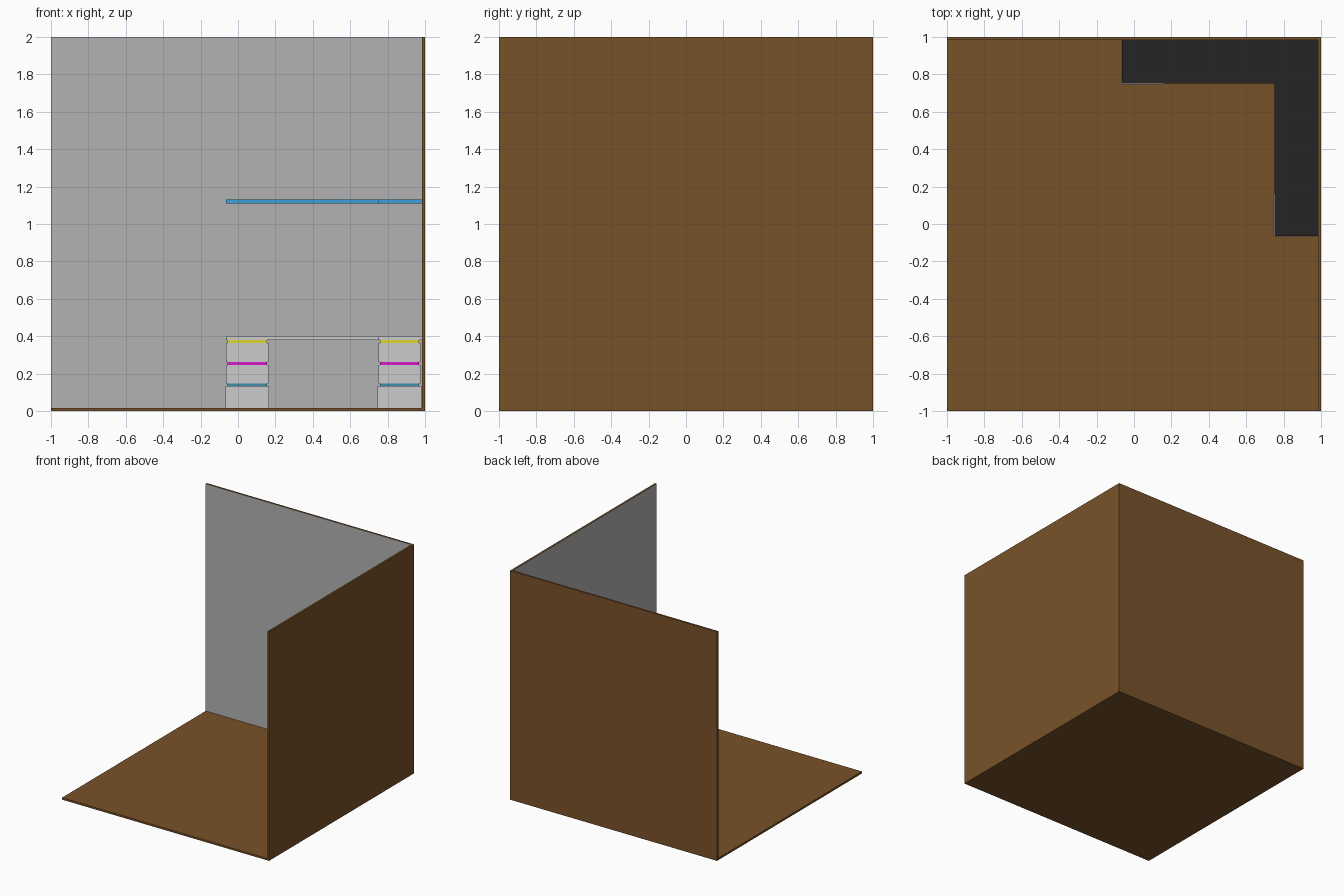
import bpy, bmesh

if "Cube" in bpy.data.objects:
    bpy.data.objects.remove(bpy.data.objects["Cube"])


def material(name, rgb):
    m = bpy.data.materials.new(name)
    m.diffuse_color = (*rgb, 1)
    m.use_nodes = True
    m.node_tree.nodes["Principled BSDF"].inputs["Base Color"].default_value = m.diffuse_color
    return m


BROWN = material("brown", (0.19, 0.085, 0.022))
GREY = material("grey", (0.45, 0.45, 0.45))
BLACK = material("black", (0.018, 0.018, 0.018))
SKY = material("sky_blue", (0.045, 0.36, 0.70))
TEAL = material("teal", (0.05, 0.27, 0.42))
PINK = material("magenta", (0.68, 0.01, 0.60))
YELLOW = material("yellow", (0.72, 0.68, 0.03))


def prism(name, outline, z0, z1, mat=None, face_mat=None, normal=None):
    """Extrude an outline upward; faces pointing along normal get face_mat."""
    bm = bmesh.new()
    base = bm.faces.new([bm.verts.new((x, y, z0)) for x, y in outline])
    new = bmesh.ops.extrude_face_region(bm, geom=[base])["geom"]
    for v in new:
        if isinstance(v, bmesh.types.BMVert):
            v.co.z = z1
    bmesh.ops.recalc_face_normals(bm, faces=bm.faces[:])
    bm.normal_update()
    if normal:
        for f in bm.faces:
            if sum(a * b for a, b in zip(f.normal, normal)) > 0.9:
                f.material_index = 1
    me = bpy.data.meshes.new(name)
    bm.to_mesh(me)
    bm.free()
    for m in (mat, face_mat):
        if m:
            me.materials.append(m)
    ob = bpy.data.objects.new(name, me)
    bpy.context.collection.objects.link(ob)
    return ob


def box(name, x0, x1, y0, y1, z0, z1, *mats):
    return prism(name, [(x0, y0), (x1, y0), (x1, y1), (x0, y1)], z0, z1, *mats)


# Room corner: brown shell with grey inner wall faces
T = 0.017
IN = 1 - T
box("floor", -1, IN, -1, IN, 0, T, BROWN)
box("back_wall", -1, 1, IN, 1, 0, 2, BROWN, GREY, (0, -1, 0))
box("right_wall", IN, 1, -1, IN, 0, 2, BROWN, GREY, (-1, 0, 0))

# L-shaped desk top and wall shelf share one footprint
A, B = -0.065, 0.75
ell = [(A, B), (B, B), (B, A), (IN, A), (IN, IN), (A, IN)]
prism("desk_top", ell, 0.38, 0.40)
prism("wall_shelf", ell, 1.11, 1.13, SKY, BLACK, (0, 0, 1))

# Drawer towers: stacked blocks with recessed coloured light strips
layers = [
    ("bottom_drawer", T, 0.133, -0.003, None),
    ("low_strip", 0.133, 0.247, 0.008, TEAL),
    ("middle_drawer", 0.147, 0.247, 0.0, None),
    ("middle_strip", 0.247, 0.263, 0.008, PINK),
    ("top_drawer", 0.263, 0.363, 0.0, None),
    ("top_strip", 0.363, 0.38, 0.008, YELLOW),
]
layers[1] = ("low_strip", 0.133, 0.147, 0.008, TEAL)
W = 0.227
for side, x, y in (("back", A, B), ("right", B, A)):
    for name, z0, z1, inset, mat in layers:
        box(f"{side}_{name}", x + inset, min(x + W - inset, IN),
            y + inset, min(y + W - inset, IN), z0, z1, mat)
